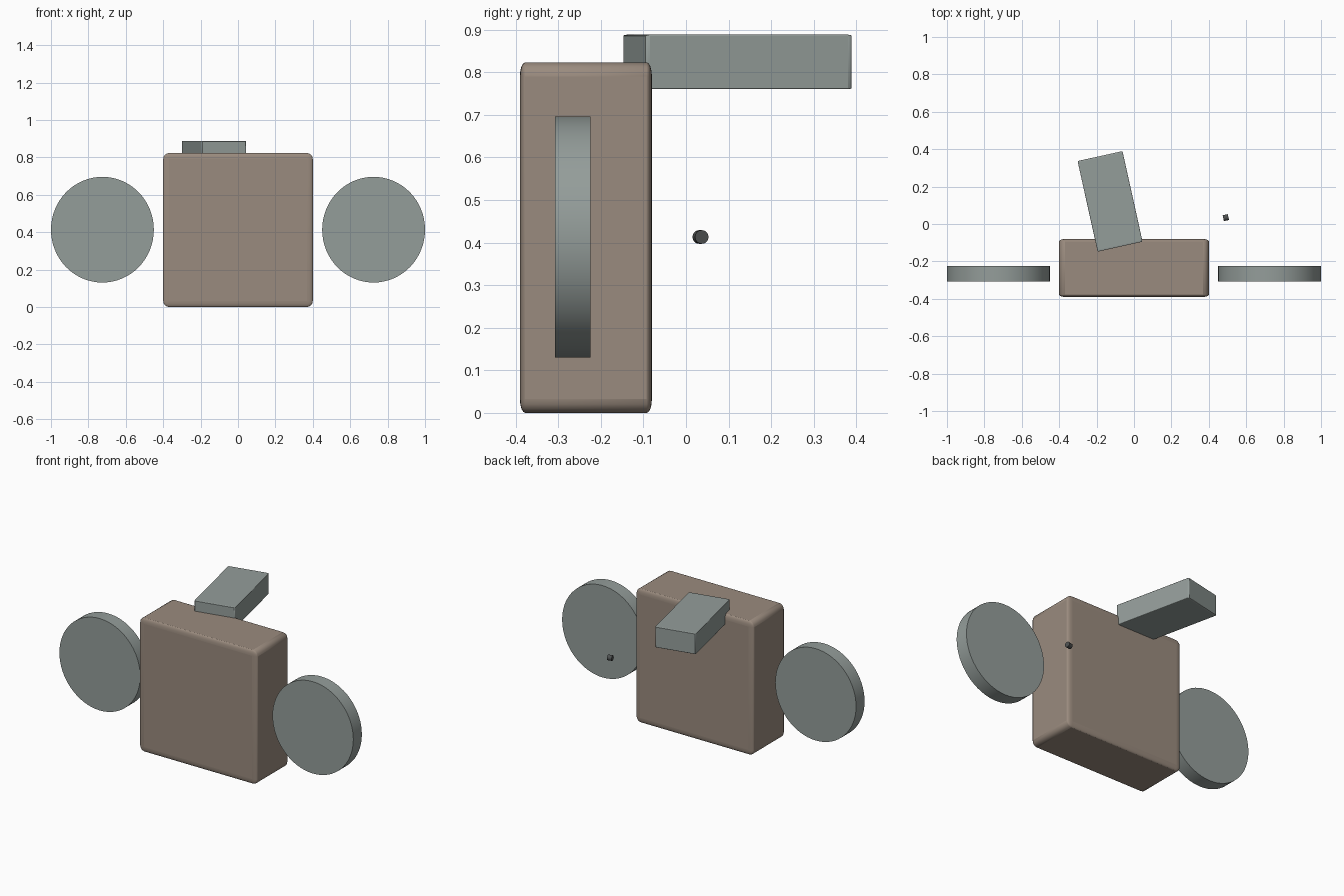
import bpy
from math import radians

if "Cube" in bpy.data.objects:
    bpy.data.objects.remove(bpy.data.objects["Cube"])

TILT = radians(12.5)


def material(name, rgb):
    mat = bpy.data.materials.new(name)
    mat.diffuse_color = (*rgb, 1)
    mat.use_nodes = True
    mat.node_tree.nodes["Principled BSDF"].inputs["Base Color"].default_value = mat.diffuse_color
    return mat


BROWN = material("brown", (0.323, 0.258, 0.209))
STEEL = material("steel_grey", (0.296, 0.337, 0.323))
DARK = material("dark_grey", (0.075, 0.08, 0.08))


def finish(obj, name, scale, mat):
    obj.name = name
    obj.scale = scale
    obj.data.materials.append(mat)
    bpy.ops.object.shade_smooth_by_angle(angle=radians(35))


def box(name, loc, size, bevel, segments, mat, turn=0):
    # Unit cube scaled to size; the bevel is stretched with the scale
    bpy.ops.mesh.primitive_cube_add(size=1, location=loc, rotation=(0, 0, turn))
    obj = bpy.context.object
    mod = obj.modifiers.new("rounded_edges", 'BEVEL')
    mod.width = bevel
    mod.segments = segments
    finish(obj, name, size, mat)


def disc(name, loc, rotation, scale, sides, mat):
    bpy.ops.mesh.primitive_cylinder_add(vertices=sides, radius=1, depth=1,
                                        location=loc, rotation=rotation)
    finish(bpy.context.object, name, scale, mat)


# Main body
box("body", (0, -0.235, 0.4115), (0.8, 0.31, 0.823), 0.04, 4, BROWN)

# Turned slab overlapping the top edge of the body
box("top_slab", (-0.128, 0.121, 0.824), (0.246, 0.496, 0.128), 0.02, 3, STEEL, TILT)

# Upright discs on either side
for side, x in (("left", -0.725), ("right", 0.725)):
    disc(side + "_disc", (x, -0.266, 0.413), (radians(90), 0, 0),
         (0.275, 0.2825, 0.083), 64, STEEL)

# Small loose peg behind the right disc
disc("peg", (0.491, 0.034, 0.413), (0, radians(90), TILT),
     (0.016, 0.016, 0.028), 24, DARK)
